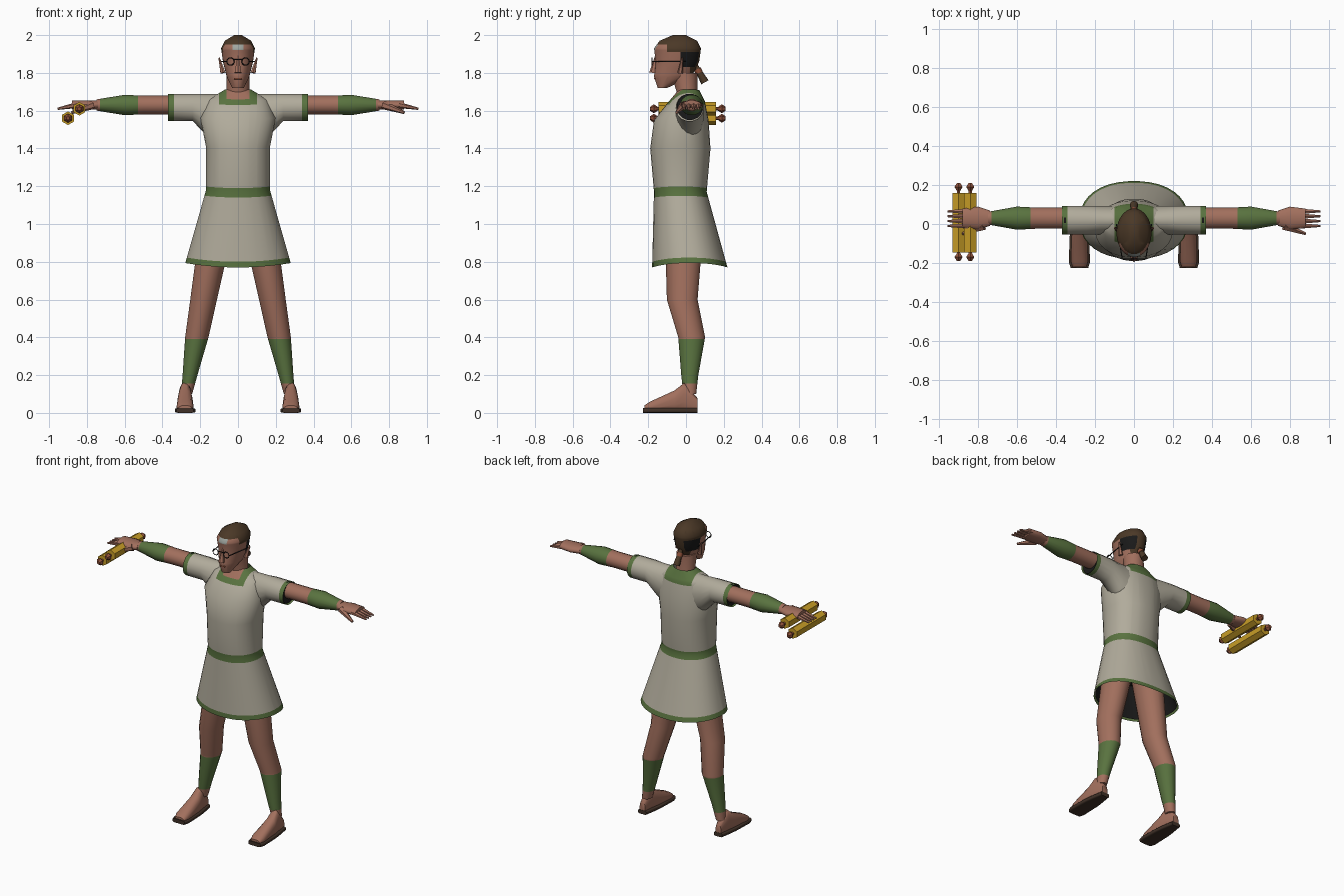
import bpy, bmesh, math
from mathutils import Vector

if "Cube" in bpy.data.objects:
    bpy.data.objects.remove(bpy.data.objects["Cube"])


def material(name, red, green_part, blue):
    colour = (red, green_part, blue, 1)
    mat = bpy.data.materials.new(name)
    mat.diffuse_color = colour
    mat.use_nodes = True
    mat.node_tree.nodes["Principled BSDF"].inputs["Base Color"].default_value = colour
    return mat


linen = material("linen", .44, .41, .33)
green = material("green trim", .1, .17, .05)
skin = material("skin", .36, .16, .11)
hair = material("brown hair", .07, .04, .02)
black = material("black", .01, .01, .01)
grey = material("grey forelock", .35, .38, .35)
gold = material("gold paper", .58, .34, .02)
wood = material("red wood", .27, .08, .04)
leather = material("sole leather", .05, .03, .02)


def finish(name, bm, materials, rule=None, cuts=None, bend=0):
    """Cut faces along colour borders, colour them by rule and make the object."""
    for axis, values in (cuts or {}).items():
        normal = Vector([axis == letter for letter in "xyz"])
        for value in values:
            geometry = bm.verts[:] + bm.edges[:] + bm.faces[:]
            bmesh.ops.bisect_plane(bm, geom=geometry, plane_co=normal * value, plane_no=normal)
    bmesh.ops.recalc_face_normals(bm, faces=bm.faces)
    if rule:
        for face in bm.faces:
            face.material_index = materials.index(rule(face.calc_center_median()))
    for vert in bm.verts:
        vert.co.z += bend * vert.co.x ** 2
    mesh = bpy.data.meshes.new(name)
    bm.to_mesh(mesh)
    bm.free()
    for mat in materials:
        mesh.materials.append(mat)
    part = bpy.data.objects.new(name, mesh)
    bpy.context.collection.objects.link(part)
    bpy.ops.object.select_all(action="DESELECT")
    part.select_set(True)
    bpy.context.view_layer.objects.active = part
    bpy.ops.object.shade_smooth_by_angle(angle=math.radians(50))


def loft(name, axis, rings, materials, side=1, sides=16, square=1, caps=(0, -1), **options):
    """Skin oval rings, each given as position, centre, radius, centre, radius."""
    bm = bmesh.new()
    loops = []
    for position, centre_u, radius_u, centre_v, radius_v in rings:
        loop = []
        for step in range(sides):
            angle = math.tau * (step + .5) / sides
            cos, sin = math.cos(angle), math.sin(angle)
            u = centre_u + radius_u * math.copysign(abs(cos) ** square, cos)
            v = centre_v + radius_v * math.copysign(abs(sin) ** square, sin)
            x, y, z = {"x": (position, u, v), "y": (u, position, v), "z": (u, v, position)}[axis]
            loop.append(bm.verts.new((x * side, y, z)))
        loops.append(loop)
    for lower, upper in zip(loops, loops[1:]):
        for step in range(sides):
            bm.faces.new((lower[step - 1], lower[step], upper[step], upper[step - 1]))
    for cap in caps:
        bm.faces.new(loops[cap])
    finish(name, bm, materials, **options)


def body(name, rows, materials, **options):
    """Upright symmetric form from rows of height, half width, front and back."""
    rings = [(z, 0, half, (front + back) / 2, (back - front) / 2) for z, half, front, back in rows]
    loft(name, "z", rings, materials, sides=36, **options)


def rod(name, start, end, radius_start, radius_end, mat, sides=6):
    start, end = Vector(start), Vector(end)
    span = end - start
    bm = bmesh.new()
    bmesh.ops.create_cone(bm, cap_ends=True, segments=sides, radius1=radius_start,
                          radius2=radius_end, depth=span.length)
    bm.transform(span.to_track_quat("Z", "Y").to_matrix().to_4x4())
    bmesh.ops.translate(bm, verts=bm.verts, vec=(start + end) / 2)
    finish(name, bm, [mat])


# Tunic with hem, belt and square collar
def tunic_colour(centre):
    width = abs(centre.x)
    if centre.z < .8 or 1.14 < centre.z < 1.19:
        return green
    if centre.z > 1.63 and width < .1:
        inside = centre.z > 1.66 and centre.y < 0 and width < .06
        return skin if inside else green
    return linen


body("tunic", [(.77, .28, -.18, .22), (1.17, .17, -.17, .11), (1.4, .17, -.19, .13),
               (1.55, .2, -.17, .12), (1.65, .16, -.09, .1), (1.71, .07, -.04, .07)],
     [linen, green, skin], rule=tunic_colour, caps=(), square=.9, bend=.3,
     cuts={"z": (.8, 1.14, 1.19, 1.63, 1.66), "x": (-.1, -.06, .06, .1), "y": (0,)})
body("skirt_lining", [(.78, .27, -.17, .21), (1, .2, -.16, .14)], [black],
     caps=(-1,), square=.9, bend=.3)


# Head, hair and neck
def head_colour(centre):
    width = abs(centre.x)
    front = centre.y < -.1
    if front and width < .03 and 1.92 < centre.z < 1.95:
        return grey
    if centre.z > (1.95 if front else 1.91):
        return hair
    if centre.y > -.03 and centre.z > 1.83:
        return black if width > .03 else hair
    return hair if centre.y > .02 and centre.z > 1.79 else skin


body("neck", [(1.63, .07, -.05, .07), (1.7, .06, -.05, .06), (1.8, .06, -.08, .06)], [skin])
body("head", [(1.72, .03, -.15, -.1), (1.78, .06, -.17, .03), (1.86, .08, -.16, .07),
              (1.93, .09, -.17, .08), (1.97, .07, -.14, .06), (2, .02, -.07, 0)],
     [skin, hair, black, grey], rule=head_colour,
     cuts={"z": (1.79, 1.83, 1.91, 1.92, 1.95), "y": (-.1, -.03, .02), "x": (-.03, .03)})
rod("nose", (0, -.16, 1.89), (0, -.175, 1.8), .004, .02, skin)
rod("mouth", (-.02, -.165, 1.77), (.02, -.165, 1.77), .004, .004, wood)
rod("ponytail", (0, .05, 1.84), (0, .1, 1.75), .012, .022, hair, sides=8)
rod("hair_tie", (0, .06, 1.82), (0, .07, 1.8), .02, .02, wood, sides=8)
rod("spectacle_bridge", (-.02, -.18, 1.87), (.02, -.18, 1.87), .003, .003, black)

for side, tag in ((1, "left_"), (-1, "right_")):
    # Ear and spectacles
    rod(tag + "ear", (.08 * side, -.03, 1.8), (.1 * side, -.02, 1.88), .015, .004, skin)
    bpy.ops.mesh.primitive_torus_add(major_segments=10, minor_segments=4, major_radius=.02,
                                     minor_radius=.003, location=(.04 * side, -.18, 1.86),
                                     rotation=(math.pi / 2, 0, 0))
    rim = bpy.context.object
    rim.name = tag + "lens_rim"
    rim.data.materials.append(black)
    rod(tag + "spectacle_arm", (.06 * side, -.18, 1.86), (.09 * side, 0, 1.86), .003, .003, black)

    # Sleeve, level along its top, with a dark opening
    loft(tag + "sleeve", "x",
         [(x, .02, .075, 1.69 - radius, radius)
          for x, radius in ((.1, .13), (.17, .11), (.24, .073), (.37, .073))],
         [linen, green], side=side, caps=(), cuts={"x": (.34 * side,)},
         rule=lambda centre: green if abs(centre.x) > .34 else linen)
    loft(tag + "sleeve_opening", "x", [(x, .02, .07, 1.62, .07) for x in (.35, .36)],
         [black], side=side)

    # Arm with wrist band
    loft(tag + "arm", "x",
         [(x, .03, radius * 1.1, 1.63, radius)
          for x, radius in ((.3, .05), (.5, .05), (.6, .055), (.75, .03))],
         [skin, green], side=side, cuts={"x": (.53 * side, .73 * side)},
         rule=lambda centre: green if .53 < abs(centre.x) < .73 else skin)

    # Hand, fingers and thumb
    loft(tag + "palm", "x",
         [(x, .03, radius, 1.63, .025) for x, radius in ((.74, .04), (.8, .06), (.88, .05))],
         [skin], side=side)
    for finger in range(4):
        y = -.01 + finger * .025
        rod(f"{tag}finger_{finger}", (.85 * side, y, 1.63), (.955 * side, y, 1.61),
            .016, .006, skin)
    rod(tag + "thumb", (.77 * side, -.01, 1.63), (.88 * side, -.05, 1.59), .023, .008, skin)

    # Leg leaning outward, with shin wrap
    loft(tag + "leg", "z",
         [(z, .29 - z * .18, radius, y, radius * 1.15)
          for z, y, radius in ((.1, .02, .03), (.2, .02, .04), (.4, .03, .063),
                               (.6, -.02, .072), (.97, -.01, .09))],
         [skin, green], side=side, cuts={"z": (.155, .39)},
         rule=lambda centre: green if .155 < centre.z < .39 else skin)

    # Foot and flat sole share one outline
    outline = [(-.22, .035, .04), (-.19, .045, .06), (-.06, .04, .12),
               (-.01, .033, .16), (.06, .02, .08)]
    loft(tag + "foot", "y", [(y, .28, half, top / 2, top / 2) for y, half, top in outline],
         [skin], side=side, square=.8)
    loft(tag + "sole", "y", [(y * 1.03, .28, half + .01, .013, .013) for y, half, top in outline],
         [leather], side=side, square=.4)

# Pair of rolled scrolls held in the right hand
for tag, x, z in (("outer_", -.9, 1.56), ("inner_", -.84, 1.61)):
    rod(tag + "scroll", (x, -.145, z), (x, .16, z), .036, .036, gold)
    rod(tag + "scroll_rod", (x, -.17, z), (x, .19, z), .01, .01, wood)
    for y, end in ((-.17, "front"), (.19, "back")):
        loft(tag + end + "_knob", "y",
             [(y + shift, x, radius, z, radius)
              for shift, radius in ((-.02, .01), (0, .024), (.02, .01))],
             [wood], sides=6)
